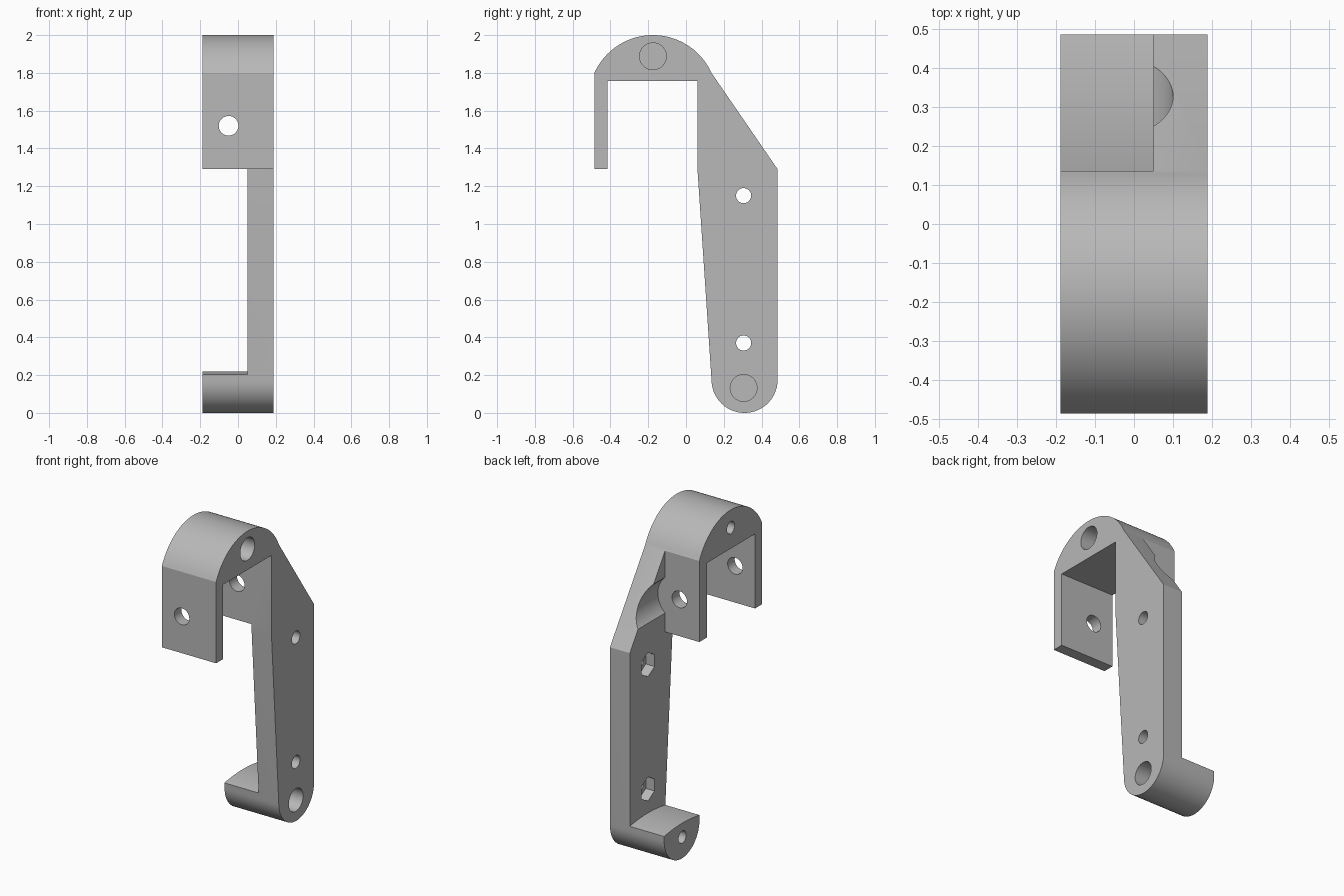
import bpy, bmesh, math
from mathutils import Matrix, Vector

cube = bpy.data.objects.get("Cube")
if cube:
    bpy.data.objects.remove(cube, do_unlink=True)

grey = bpy.data.materials.new("plain_grey")
grey.use_nodes = True
grey.diffuse_color = (0.48, 0.48, 0.48, 1)
grey.node_tree.nodes["Principled BSDF"].inputs["Base Color"].default_value = (0.48, 0.48, 0.48, 1)

HALF = 0.188      # half of the full width
PLATE = 0.05      # inner face of the long arm


def arc(cy, cz, r, a0, a1, n):
    """Points on an arc in the side plane, angles in degrees."""
    angles = [math.radians(a0 + (a1 - a0) * i / n) for i in range(n + 1)]
    return [(cy + r * math.cos(a), cz + r * math.sin(a)) for a in angles]


def make_object(name, bm):
    bmesh.ops.recalc_face_normals(bm, faces=bm.faces)
    mesh = bpy.data.meshes.new(name)
    bm.to_mesh(mesh)
    bm.free()
    mesh.materials.append(grey)
    obj = bpy.data.objects.new(name, mesh)
    bpy.context.collection.objects.link(obj)
    return obj


def prism(name, points, x0, x1):
    """Extrude a side profile (y, z) along x."""
    bm = bmesh.new()
    face = bm.faces.new([bm.verts.new((x0, y, z)) for y, z in points])
    new = bmesh.ops.extrude_face_region(bm, geom=[face])["geom"]
    bmesh.ops.translate(bm, vec=(x1 - x0, 0, 0),
                        verts=[v for v in new if isinstance(v, bmesh.types.BMVert)])
    return make_object(name, bm)


def drill(name, start, end, r, sides=40):
    """Cylinder cutter between two points."""
    a, b = Vector(start), Vector(end)
    bm = bmesh.new()
    turn = (b - a).to_track_quat("Z", "Y").to_matrix().to_4x4()
    bmesh.ops.create_cone(bm, cap_ends=True, segments=sides, radius1=r, radius2=r,
                          depth=(b - a).length,
                          matrix=Matrix.Translation((a + b) / 2) @ turn)
    return make_object(name, bm)


# Whole hook silhouette: arch, back slope, rounded foot, tapered front, inner slot
crown = arc(-0.175, 1.66, 0.34, 155.8, 24.2, 40)
toe = arc(0.31, 0.175, 0.175, 0, -180, 40)
outline = ([(-0.485, 1.29)] + crown + [(0.485, 1.29)] + toe
           + [(0.062, 1.27), (0.062, 1.757), (-0.415, 1.757), (-0.415, 1.29)])
body = prism("hook_bracket", outline, -HALF, HALF)

# Space beside the arm, leaving the foot with its gently domed top
dome = arc(0.31, -0.78, 1.0, 102.5, 77.5, 16)
gap = [(-0.2, 1.29), (-0.2, 0.196)] + dome + [(0.9, 0.196), (0.9, 2.2), (0.136, 2.2), (0.136, 1.29)]
cutters = [prism("gap_cutter", gap, -0.5, PLATE)]

# Screw hole through both tabs, and the head clearance scooped from the arm
cutters.append(drill("tab_hole_cutter", (-0.05, -0.7, 1.52), (-0.05, 0.3, 1.52), 0.052))
cutters.append(drill("head_clearance_cutter", (-0.05, 0.136, 1.52), (-0.05, 0.8, 1.52), 0.15, 64))

# Bolt holes in the arm with hexagonal nut pockets on the inner face
for z in (0.37, 1.15):
    cutters.append(drill("bolt_hole_cutter", (0, 0.305, z), (0.4, 0.305, z), 0.04))
    pocket = [(0.305 + 0.075 * math.sin(k * math.pi / 3), z + 0.075 * math.cos(k * math.pi / 3))
              for k in range(6)]
    cutters.append(prism("nut_pocket_cutter", pocket, 0, PLATE + 0.06))

# Blind pivot holes: wide on the arm side, narrow on the far side
for y, z in ((-0.175, 1.888), (0.305, 0.132)):
    cutters.append(drill("wide_pivot_cutter", (-0.06, y, z), (0.4, y, z), 0.071))
    cutters.append(drill("narrow_pivot_cutter", (-0.4, y, z), (-0.09, y, z), 0.038))

# Apply the cuts
for cutter in cutters:
    mod = body.modifiers.new(cutter.name, "BOOLEAN")
    mod.operation = "DIFFERENCE"
    mod.solver = "EXACT"
    mod.object = cutter
    cutter.hide_render = True
bpy.context.view_layer.update()
result = bpy.data.meshes.new_from_object(body.evaluated_get(bpy.context.evaluated_depsgraph_get()))
body.modifiers.clear()
body.data = result
for cutter in cutters:
    bpy.data.objects.remove(cutter, do_unlink=True)

bpy.ops.object.select_all(action="DESELECT")
body.select_set(True)
bpy.context.view_layer.objects.active = body
bpy.ops.object.shade_smooth_by_angle(angle=math.radians(20))
